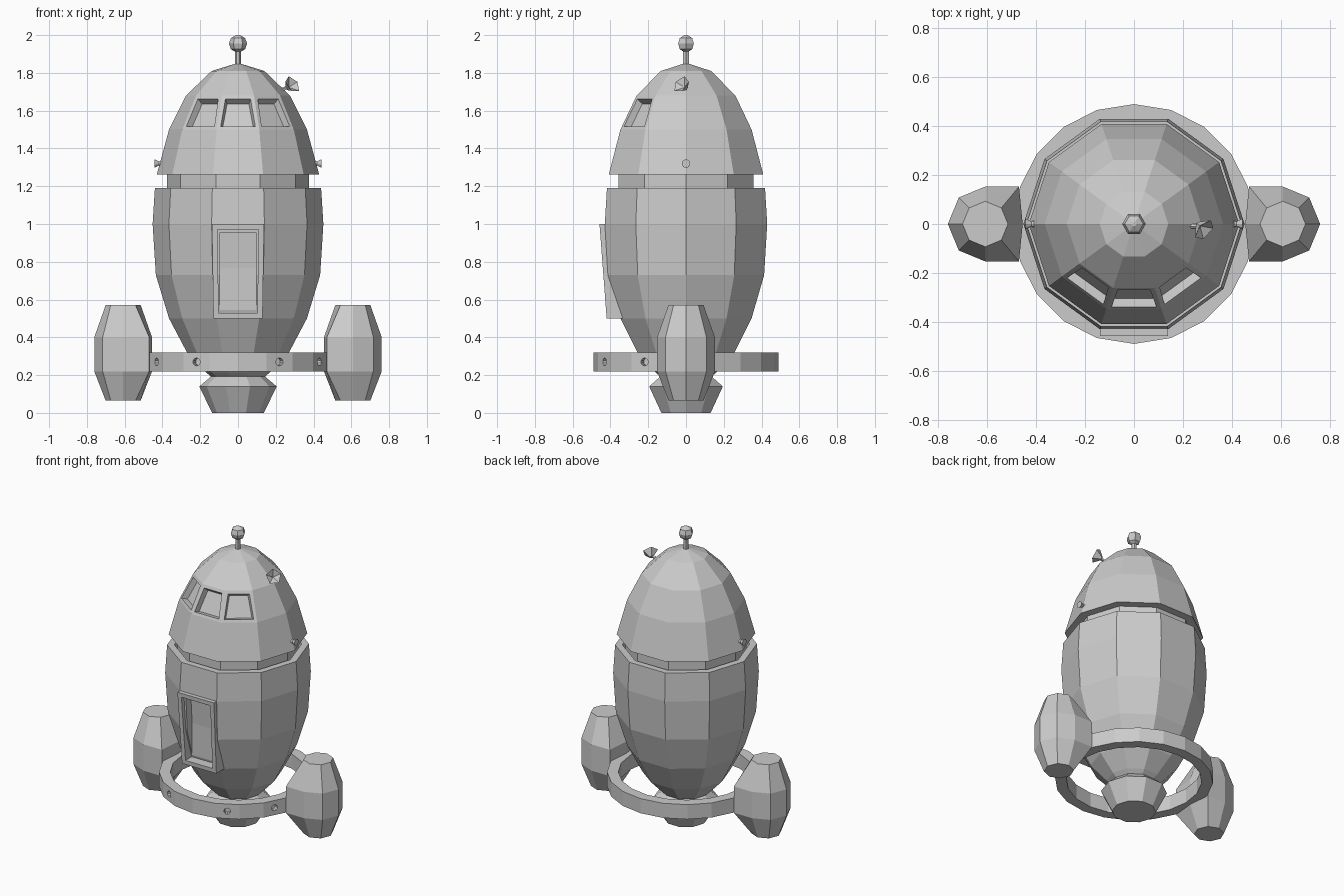
import bpy, bmesh
from math import pi, sin, cos, radians
from mathutils import Vector, Matrix

if "Cube" in bpy.data.objects:
    bpy.data.objects.remove(bpy.data.objects["Cube"])


def finish(name, bm):
    bmesh.ops.recalc_face_normals(bm, faces=bm.faces[:])
    me = bpy.data.meshes.new(name)
    bm.to_mesh(me)
    bm.free()
    ob = bpy.data.objects.new(name, me)
    bpy.context.collection.objects.link(ob)
    return ob


def skin(bm, loops, closed=False):
    """Bridge successive loops of points; cap the ends unless closed."""
    rows = [[bm.verts.new(p) for p in loop] for loop in loops]
    n = len(rows[0])
    pairs = list(zip(rows, rows[1:])) + ([(rows[-1], rows[0])] if closed else [])
    for a, b in pairs:
        for i in range(n):
            j = (i + 1) % n
            bm.faces.new((a[i], a[j], b[j], b[i]))
    if not closed:
        bm.faces.new(rows[0])
        bm.faces.new(rows[-1])


def circle(r, z, n, cx=0):
    return [(cx + r * cos(2 * pi * i / n), r * sin(2 * pi * i / n), z) for i in range(n)]


def lathe(name, profile, n=10, closed=False):
    bm = bmesh.new()
    skin(bm, [circle(r, z, n) for r, z in profile], closed)
    return finish(name, bm)


def add_cone(bm, p, q, r1, r2, n):
    p, q = Vector(p), Vector(q)
    m = Matrix.Translation((p + q) / 2) @ (q - p).to_track_quat('Z', 'Y').to_matrix().to_4x4()
    bmesh.ops.create_cone(bm, cap_ends=True, segments=n, radius1=r1, radius2=r2,
                          depth=(q - p).length, matrix=m)


def cut(ob, cutter):
    cutter.hide_render = True
    cutter.hide_set(True)
    mod = ob.modifiers.new("cut", 'BOOLEAN')
    mod.operation = 'DIFFERENCE'
    mod.solver = 'EXACT'
    mod.object = cutter


# Hull with a recessed rim and inner neck
hull = lathe("hull", [(.14, .19), (.17, .215), (.27, .32), (.365, .5), (.435, .73), (.452, 1.0),
                      (.44, 1.19), (.395, 1.19), (.39, 1.14), (.375, 1.14), (.375, 1.28)])
lathe("nozzle", [(.137, 0), (.205, .14), (.14, .195)])

# Doorway recess in the hull
bm = bmesh.new()
bmesh.ops.create_cube(bm, size=1, matrix=Matrix.Translation((0, -.48, .743)) @
                      Matrix.Diagonal((.19, .24, .425, 1)))
cut(hull, finish("door_cutter", bm))

# Door frame, leaning with the hull
bm = bmesh.new()
skin(bm, [[(-w, f, z), (w, f, z), (w, -.33, z), (-w, -.33, z)]
          for w, f, z in ((.13, -.42, .5), (.138, -.458, 1.0))])
bm.normal_update()
front = min(bm.faces, key=lambda f: f.calc_center_median().y)
bmesh.ops.recalc_face_normals(bm, faces=bm.faces[:])
bmesh.ops.inset_region(bm, faces=[front], thickness=.04)
ext = bmesh.ops.extrude_discrete_faces(bm, faces=[front])
bmesh.ops.translate(bm, vec=(0, .08, 0), verts=ext['faces'][0].verts[:])
finish("door_frame", bm)

# Dome with three recessed windows at the front
bm = bmesh.new()
skin(bm, [circle(r, z, 10) for r, z in ((.36, 1.262), (.43, 1.262), (.365, 1.5), (.275, 1.68),
                                        (.14, 1.81), (.02, 1.847))])
bmesh.ops.recalc_face_normals(bm, faces=bm.faces[:])
wins = [f for f in bm.faces if 1.55 < f.calc_center_median().z < 1.63
        and f.calc_center_median().y < -.2]
bmesh.ops.inset_individual(bm, faces=wins, thickness=.028)
bmesh.ops.inset_individual(bm, faces=wins, thickness=.014, depth=-.035)
finish("dome", bm)

# Antenna rod and ball
lathe("antenna_rod", [(.017, 1.82), (.017, 1.93)], 6)
lathe("antenna_ball", [(.01, 1.909), (.038, 1.926), (.048, 1.955), (.038, 1.984), (.01, 2.0)], 6)

# Small dish on the right of the dome
bm = bmesh.new()
axis = Vector((.6, -.55, .5)).normalized()
c = Vector((.277, -.015, 1.73))
add_cone(bm, (.2, -.01, 1.70), c - axis * .01, .01, .01, 5)
add_cone(bm, c - axis * .025, c + axis * .018, .012, .05, 5)
bm.normal_update()
mouth = max(bm.faces, key=lambda f: f.calc_center_median().dot(axis))
hub = bmesh.ops.poke(bm, faces=[mouth])['verts'][0]
hub.co -= axis * .03
finish("dish", bm)

# Side knobs on the dome and engine pods
for s, side in ((1, "right"), (-1, "left")):
    bm = bmesh.new()
    add_cone(bm, (s * .39, 0, 1.32), (s * .42, 0, 1.32), .022, .01, 10)
    add_cone(bm, (s * .415, 0, 1.32), (s * .443, 0, 1.32), .009, .023, 10)
    finish(side + "_knob", bm)

    loops = []
    for r, z in ((.093, .066), (.153, .22), (.153, .4), (.093, .57)):
        loop = circle(r, z, 8, .608)
        if r > .1:
            loop[3], loop[5] = (.47, .153, z), (.47, -.153, z)
        loops.append([(s * x, y, z) for x, y, z in loop])
    bm = bmesh.new()
    skin(bm, loops)
    finish(side + "_pod", bm)

# Ring carrying the pods, with four bolt sockets in front
ring = lathe("ring", [(.49, .22), (.49, .32), (.42, .32), (.42, .22)], 20, True)
bm = bmesh.new()
for a in (-63, -27, 27, 63):
    d = Vector((sin(radians(a)), -cos(radians(a)), 0))
    up = Vector((0, 0, .27))
    add_cone(bm, d * .455 + up, d * .51 + up, .02, .022, 10)
cut(ring, finish("socket_cutter", bm))
